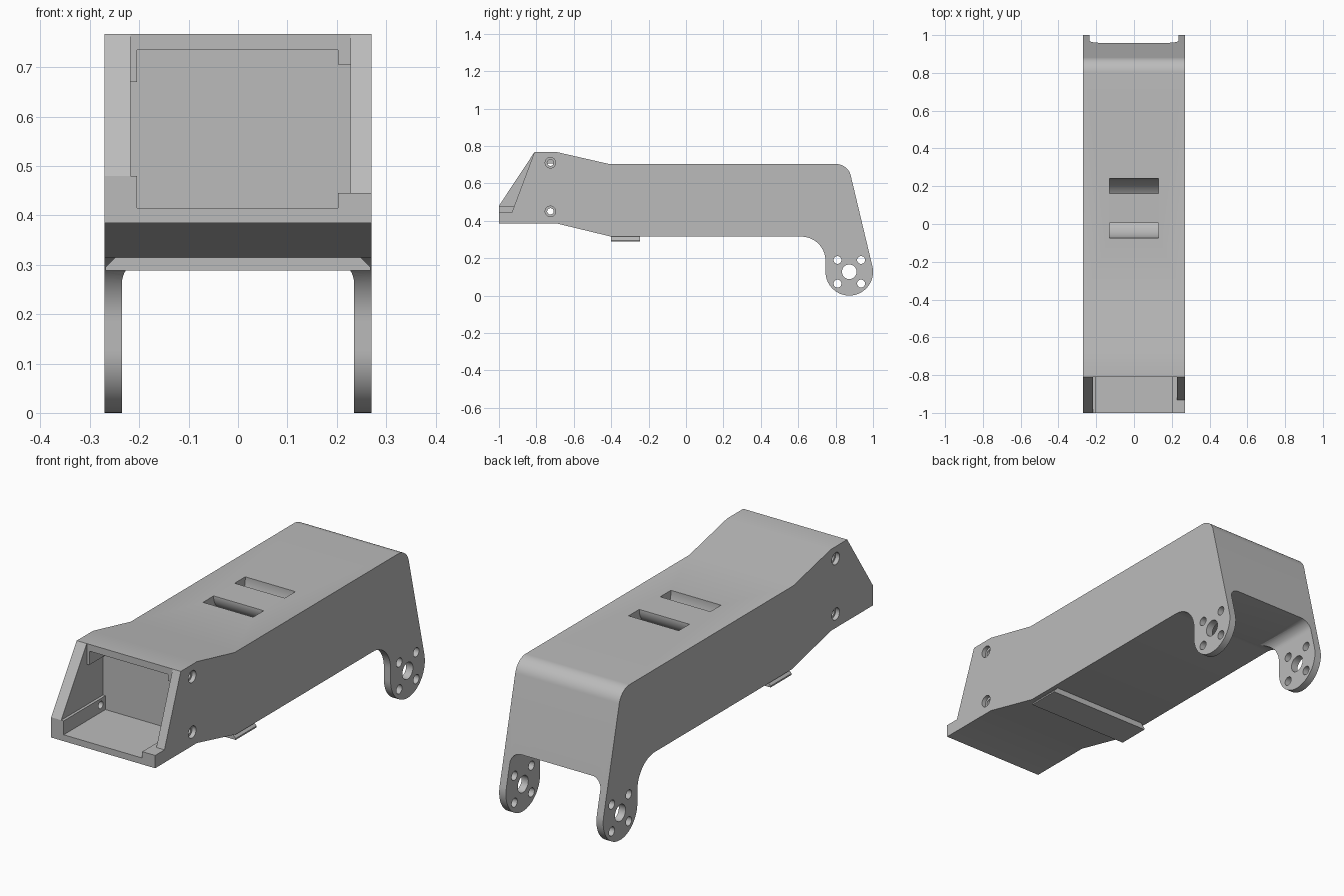
import bpy, bmesh, math

cube = bpy.data.objects.get("Cube")
if cube:
    bpy.data.objects.remove(cube, do_unlink=True)

grey = bpy.data.materials.new("light grey")
grey.use_nodes = True
GREY = (0.5, 0.5, 0.5, 1)
grey.diffuse_color = GREY
grey.node_tree.nodes["Principled BSDF"].inputs["Base Color"].default_value = GREY


def arc(cy, cz, r, start, end, n=16):
    """Points on an arc, angles in degrees."""
    angles = [math.radians(start + (end - start) * i / n) for i in range(n + 1)]
    return [(cy + r * math.cos(a), cz + r * math.sin(a)) for a in angles]


def prism(name, profile, low, high, axis="x"):
    """Extrude a closed profile (y, z along x, or x, z along y)."""
    bm = bmesh.new()
    place = (lambda u, v, t: (t, u, v)) if axis == "x" else (lambda u, v, t: (u, t, v))
    face = bm.faces.new([bm.verts.new(place(u, v, low)) for u, v in profile])
    moved = bmesh.ops.extrude_face_region(bm, geom=[face])["geom"]
    verts = [g for g in moved if isinstance(g, bmesh.types.BMVert)]
    bmesh.ops.translate(bm, verts=verts, vec=place(0, 0, high - low))
    bmesh.ops.recalc_face_normals(bm, faces=bm.faces)
    mesh = bpy.data.meshes.new(name)
    bm.to_mesh(mesh)
    bm.free()
    mesh.materials.append(grey)
    obj = bpy.data.objects.new(name, mesh)
    bpy.context.collection.objects.link(obj)
    return obj


def box(name, x0, x1, y0, y1, z0, z1):
    return prism(name, [(y0, z0), (y1, z0), (y1, z1), (y0, z1)], x0, x1)


def cut(target, cutter):
    """Subtract the cutter, then discard it."""
    cutter.hide_render = True
    mod = target.modifiers.new("cut", "BOOLEAN")
    mod.operation = "DIFFERENCE"
    mod.solver = "EXACT"
    mod.object = cutter
    bpy.context.view_layer.objects.active = target
    bpy.ops.object.modifier_apply(modifier=mod.name)
    bpy.data.objects.remove(cutter, do_unlink=True)


def drill(target, y, z, r, x0, x1):
    cut(target, prism("drill", arc(y, z, r, 0, 352.5, 47), x0, x1))


# Arm body with two rounded feet
W = 0.27
FOOT = (0.873, 0.127)
outline = [(-1, 0.385), (-1, 0.48), (-0.81, 0.767), (-0.69, 0.767), (-0.41, 0.703)]
outline += arc(0.803, 0.623, 0.08, 90, 13.5)
outline += arc(*FOOT, 0.127, 13.5, -180, 40)
outline += arc(0.616, 0.185, 0.13, 0, 90)
outline += [(-0.40, 0.315), (-0.69, 0.385)]
body = prism("arm_body", outline, -W, W)

# Gap between the feet, with rounded upper corners
gap = [(-0.235, -0.1), (0.235, -0.1)]
gap += arc(0.185, 0.262, 0.05, 0, 90, 10) + arc(-0.185, 0.262, 0.05, 90, 180, 10)
cut(body, prism("gap", gap, 0.5, 1.2, "y"))

# Front compartment: main pocket, side recesses, open top edge
BACK = -0.69
cut(body, box("pocket", -0.205, 0.203, -1.1, BACK, 0.415, 0.735))
cut(body, box("right_recess", -0.218, 0, -1.1, BACK, 0.48, 0.67))
cut(body, box("left_recess", 0, 0.228, -1.1, BACK, 0.445, 0.705))
cut(body, box("open_top", -0.218, 0.228, -1.1, -0.81, 0.6, 0.9))

# Shorter left cheek
slope = [(-0.81, 0.767), (-0.931, 0.445), (-1.1, 0.445), (-1.1, 0.9), (-0.81, 0.9)]
cut(body, prism("cheek", slope, 0.18, 0.4))

# Curved strap channel through the top
channel = arc(0.083, 0.70, 0.157, -190, 10, 32) + arc(0.083, 0.70, 0.078, 20, -200, 32)
cut(body, prism("channel", channel, -0.13, 0.13))

# Counterbored screw holes in the compartment walls
for z in (0.45, 0.71):
    drill(body, -0.725, z, 0.028, 0.25, 0.3)
    drill(body, -0.725, z, 0.017, 0.2, 0.3) if z < 0.5 else drill(body, -0.725, z, 0.017, 0.215, 0.3)
    drill(body, -0.725, z, 0.028, -0.3, -0.25)
    drill(body, -0.725, z, 0.017, -0.3, -0.19)

# Pivot hole and four bolt holes through both feet
drill(body, *FOOT, 0.039, -0.4, 0.4)
for dy in (-0.063, 0.063):
    for dz in (-0.063, 0.063):
        drill(body, FOOT[0] + dy, FOOT[1] + dz, 0.021, -0.4, 0.4)

# Dovetail rail under the body
rail_section = [(-0.243, 0.32), (-0.268, 0.295), (-0.268, 0.288),
                (0.268, 0.288), (0.268, 0.295), (0.243, 0.32)]
rail = prism("bottom_rail", rail_section, -0.40, -0.245, "y")

# Smooth the curves, keep the edges sharp
for obj in (body, rail):
    bpy.ops.object.select_all(action="DESELECT")
    obj.select_set(True)
    bpy.context.view_layer.objects.active = obj
    bpy.ops.object.shade_smooth_by_angle(angle=math.radians(25))
